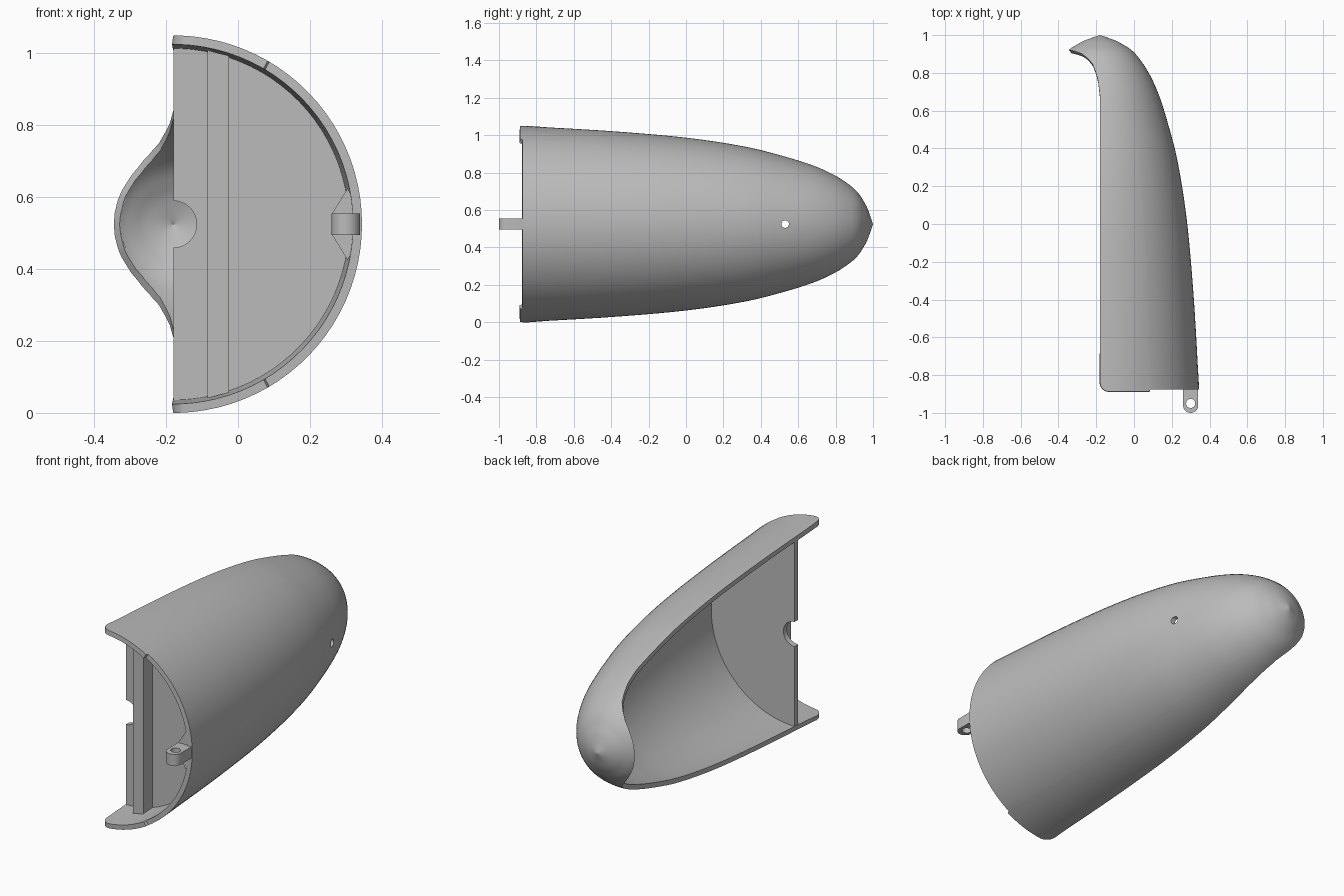
import bpy, bmesh, math
from mathutils import Vector

if "Cube" in bpy.data.objects:
    bpy.data.objects.remove(bpy.data.objects["Cube"])

CX, CZ = -0.18, 0.525          # axis of the rounded body
WALL = 0.025

grey = bpy.data.materials.new("light_grey")
grey.diffuse_color = (0.5, 0.5, 0.5, 1)
grey.use_nodes = True
grey.node_tree.nodes["Principled BSDF"].inputs["Base Color"].default_value = grey.diffuse_color


def add_object(name, bm):
    me = bpy.data.meshes.new(name)
    bm.to_mesh(me)
    bm.free()
    ob = bpy.data.objects.new(name, me)
    bpy.context.collection.objects.link(ob)
    me.materials.append(grey)
    return ob


def smooth(ob):
    bpy.ops.object.select_all(action='DESELECT')
    ob.select_set(True)
    bpy.context.view_layer.objects.active = ob
    bpy.ops.object.shade_smooth_by_angle(angle=math.radians(30))


def prism(name, points, direction):
    """Extrude a flat outline along a direction."""
    bm = bmesh.new()
    face = bm.faces.new([bm.verts.new(p) for p in points])
    res = bmesh.ops.extrude_face_region(bm, geom=[face])
    verts = [g for g in res["geom"] if isinstance(g, bmesh.types.BMVert)]
    bmesh.ops.translate(bm, verts=verts, vec=direction)
    bmesh.ops.recalc_face_normals(bm, faces=bm.faces)
    return add_object(name, bm)


def cylinder(name, centre, radius, depth, axis):
    bm = bmesh.new()
    bmesh.ops.create_cone(bm, cap_ends=True, segments=32, radius1=radius,
                          radius2=radius, depth=depth)
    rot = Vector((0, 0, 1)).rotation_difference(Vector(axis)).to_matrix()
    bmesh.ops.rotate(bm, verts=bm.verts, matrix=rot)
    bmesh.ops.translate(bm, verts=bm.verts, vec=centre)
    ob = add_object(name, bm)
    ob.hide_render = True
    return ob


def cut(ob, cutter):
    """Subtract the cutter, bake all modifiers and drop the cutter."""
    mod = ob.modifiers.new("hole", 'BOOLEAN')
    mod.operation, mod.solver, mod.object = 'DIFFERENCE', 'EXACT', cutter
    dg = bpy.context.evaluated_depsgraph_get()
    ob_eval = ob.evaluated_get(dg)
    me = bpy.data.meshes.new_from_object(ob_eval)
    ob.modifiers.clear()
    ob.data = me
    bpy.data.objects.remove(cutter)


def lerp_table(table, x):
    for (a, fa), (b, fb) in zip(table, table[1:]):
        if min(a, b) <= x <= max(a, b):
            return fa + (fb - fa) * (x - a) / (b - a)
    return table[0][1] if abs(x - table[0][0]) < abs(x - table[-1][0]) else table[-1][1]


# --- Shell profile: (y, radius) knots joined by a smooth spline
knots = [(-0.888, .525), (-.4, .497), (0, .462), (.3, .417), (.5, .369), (.68, .313),
         (.8, .258), (.88, .205), (.922, .165), (.95, .122), (.972, .08), (1, 0)]
ext = [(-1.3, .545)] + knots + [(1.03, -.085)]
samples = []
for i in range(1, len(ext) - 2):
    p0, p1, p2, p3 = [Vector(p) for p in ext[i - 1:i + 3]]
    for k in range(16):
        t = k / 16
        p = 0.5 * (2 * p1 + (p2 - p0) * t + (2 * p0 - 5 * p1 + 4 * p2 - p3) * t ** 2
                   + (3 * p1 - p0 - 3 * p2 + p3) * t ** 3)
        samples.append((p.y, p.x))
samples.append((0, 1.0))

# Angle the shell wraps beyond the half circle, by radius
wrap = [(.6, 0), (.315, 0), (.28, 2), (.256, 5), (.228, 10), (.205, 19), (.184, 33),
        (.172, 52), (.167, 70), (.165, 90), (0, 90)]


def steps(a, b, n):
    return [a + (b - a) * i / n for i in range(n)]


radii = (steps(.525, .315, 26) + steps(.315, .172, 20) + steps(.172, .165, 7)
         + steps(.165, 0, 16) + [0])
half = [4 * i for i in range(1, 15)] + [59.4, 60, 64, 68, 72, 76, 80, 83, 84.6,
                                        86, 87.3, 88.5, 89.4, 90]
columns = [-a for a in reversed(half)] + [0] + half


def front_edge(a):
    """Front rim: a shallow step and rounded corners at the open side."""
    if abs(a) < 59.7:
        return -0.875
    s = .525 * math.radians(90 - abs(a))
    if s < .05:
        return -.838 - math.sqrt(max(0, .05 ** 2 - (.05 - s) ** 2))
    return -.888


# --- Rounded half shell with wrapped nose
bm = bmesh.new()
grid = []
for i, r in enumerate(radii):
    y = lerp_table(samples, r)
    scale = (90 + lerp_table(wrap, r)) / 90
    row = []
    for a in columns:
        t = math.radians(a * scale)
        yy = front_edge(a) if i == 0 else y
        row.append(bm.verts.new((CX + r * math.cos(t), yy, CZ + r * math.sin(t))))
    grid.append(row)
for i in range(len(grid) - 1):
    for j in range(len(columns) - 1):
        bm.faces.new((grid[i][j], grid[i + 1][j], grid[i + 1][j + 1], grid[i][j + 1]))
bmesh.ops.remove_doubles(bm, verts=bm.verts, dist=0.0002)
shell = add_object("shell", bm)
sol = shell.modifiers.new("wall", 'SOLIDIFY')
sol.thickness, sol.offset = WALL, -1
cut(shell, cylinder("side_hole_cutter", (.2, .53, CZ), .02, .3, (1, 0, 0)))
smooth(shell)


# --- Bulkhead: half disc with a half-round notch
def arc(radius, a0, a1, n, y):
    return [(CX + radius * math.cos(math.radians(a0 + (a1 - a0) * i / n)), y,
             CZ + radius * math.sin(math.radians(a0 + (a1 - a0) * i / n)))
            for i in range(n + 1)]


bulkhead = prism("bulkhead", arc(.492, -90, 90, 64, -.68) + arc(.065, 90, -90, 24, -.68),
                 (0, .03, 0))
smooth(bulkhead)

# --- Upright stiffener in front of the bulkhead, trimmed to the wall
x0, x1 = -.085, -.025
h0, h1 = [math.sqrt(.493 ** 2 - (x - CX) ** 2) for x in (x0, x1)]
prism("stiffener", [(x0, -.755, CZ - h0), (x1, -.755, CZ - h1),
                    (x1, -.755, CZ + h1), (x0, -.755, CZ + h0)], (0, .08, 0))

# --- Hinge tab with rounded end and pin hole
TX, TY, TR = .30, -.96, .04
outline = [(TX + TR * math.cos(math.pi + math.pi * i / 24),
            TY + TR * math.sin(math.pi + math.pi * i / 24), CZ - .03) for i in range(25)]
outline += [(.34, -.865, CZ - .03), (.325, -.82, CZ - .03), (.26, -.82, CZ - .03)]
tab = prism("hinge_tab", outline, (0, 0, .06))
cut(tab, cylinder("pin_hole_cutter", (TX, -.95, CZ), .024, .2, (0, 0, 1)))
smooth(tab)

# --- Gusset blending the tab into the wall
prism("tab_gusset", [(.262, -.872, CZ - .03), (.305, -.872, CZ - .1),
                     (.33, -.872, CZ - .05), (.33, -.872, CZ + .05),
                     (.305, -.872, CZ + .1), (.262, -.872, CZ + .03)], (0, .05, 0))
